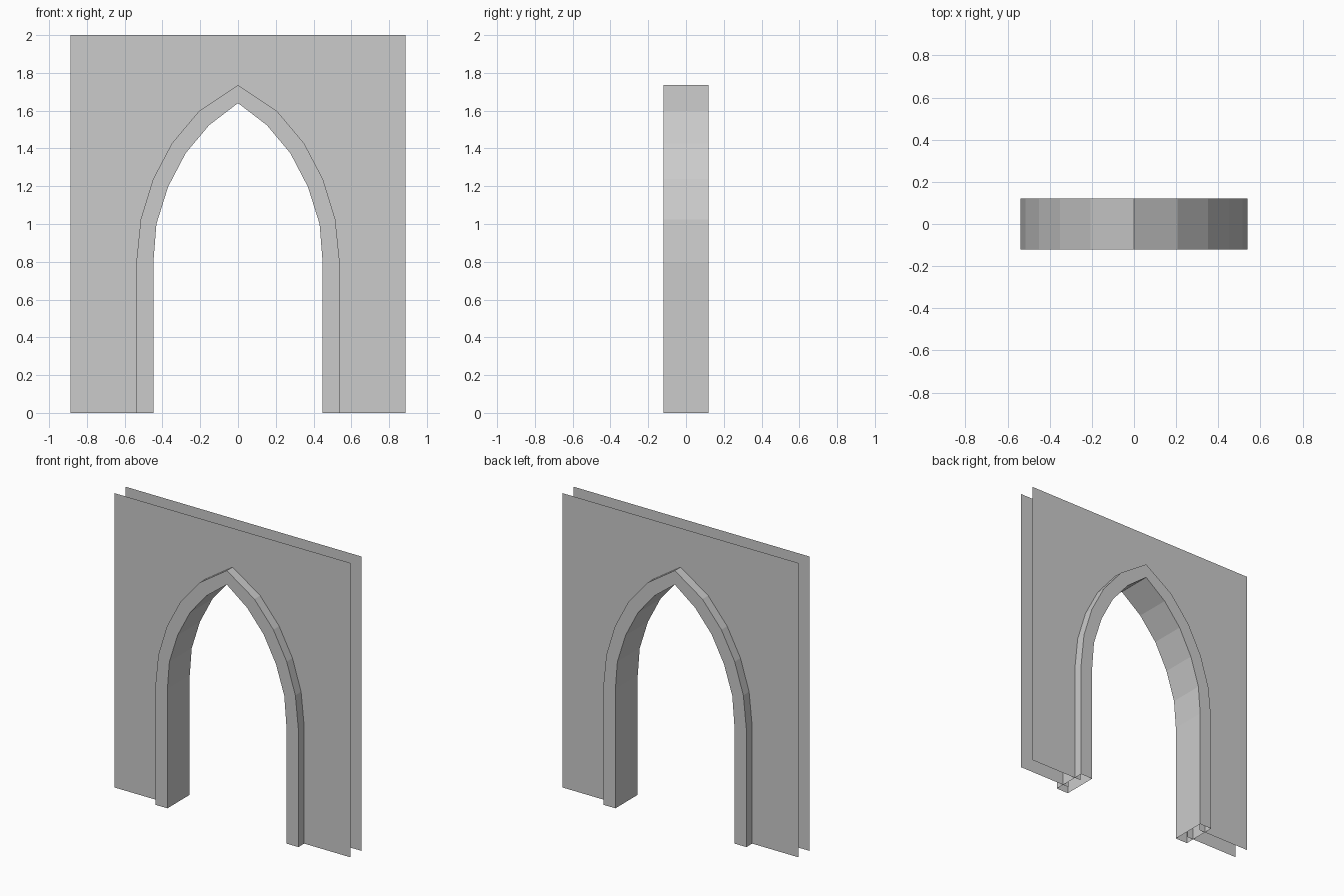
import bpy

if "Cube" in bpy.data.objects:
    bpy.data.objects.remove(bpy.data.objects["Cube"])

# Right half of the pointed arch, from floor to apex
INNER = [(0.447, 0), (0.447, 0.81), (0.432, 1.0), (0.37, 1.197),
         (0.277, 1.375), (0.153, 1.523), (0, 1.64)]
OUTER = [(0.538, 0), (0.538, 0.80), (0.515, 1.025), (0.45, 1.237),
         (0.35, 1.427), (0.207, 1.597), (0, 1.735)]
HALF_W, HEIGHT = 0.887, 2.0
TRIM_Y, WALL_Y = 0.12, 0.058


def full_arch(half):
    """Mirror a half profile into one run from right foot to left foot."""
    return half + [(-x, z) for x, z in reversed(half[:-1])]


def make_object(name, verts, faces):
    mesh = bpy.data.meshes.new(name)
    mesh.from_pydata(verts, [], faces)
    mesh.update()
    obj = bpy.data.objects.new(name, mesh)
    bpy.context.collection.objects.link(obj)
    return obj


# Arch trim: hollow rectangular section swept along the arch, open at the feet
inner, outer = full_arch(INNER), full_arch(OUTER)
verts, faces = [], []
for (xi, zi), (xo, zo) in zip(inner, outer):
    verts += [(xi, -TRIM_Y, zi), (xo, -TRIM_Y, zo),
              (xo, TRIM_Y, zo), (xi, TRIM_Y, zi)]
for i in range(len(inner) - 1):
    for k in range(4):
        n = (k + 1) % 4
        faces.append((i * 4 + k, i * 4 + n, i * 4 + 4 + n, i * 4 + 4 + k))
make_object("arch_trim", verts, faces)

# Wall sheets: single-sided panels whose cut edge is hidden inside the trim
opening = [((a + c) / 2, (b + d) / 2) for (a, b), (c, d) in zip(inner, outer)]
outline = opening + [(-HALF_W, 0), (-HALF_W, HEIGHT), (HALF_W, HEIGHT), (HALF_W, 0)]
for name, y in (("front_wall", -WALL_Y), ("back_wall", WALL_Y)):
    loop = list(range(len(outline)))
    if y < 0:
        loop.reverse()
    wall = make_object(name, [(x, y, z) for x, z in outline], [loop])
    # face the sheet outward
    if wall.data.polygons[0].normal.y * y < 0:
        wall.data.flip_normals()
